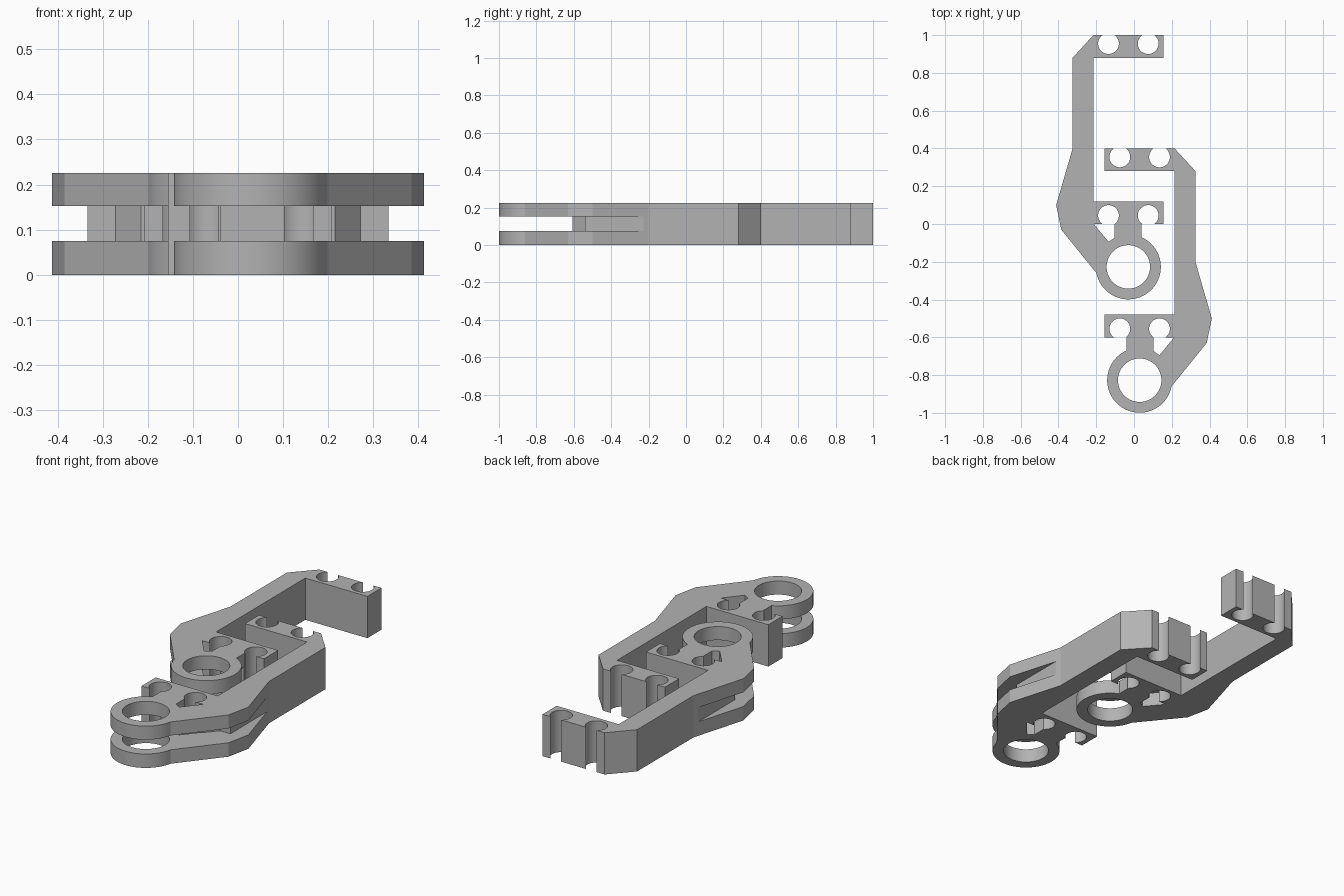
import bpy
import bmesh
import math

if "Cube" in bpy.data.objects:
    bpy.data.objects.remove(bpy.data.objects["Cube"], do_unlink=True)

HEIGHT = 0.225
RING = (0.03, -0.827)
RING_OUTER, RING_INNER = 0.172, 0.115
CLIP_X = (-0.075, 0.135)
CLIP_Y = (-0.555, 0.355)
CLIP_RADIUS = 0.055

grey = bpy.data.materials.new("plain grey")
grey.use_nodes = True
grey.diffuse_color = (0.45, 0.45, 0.45, 1)
grey.node_tree.nodes["Principled BSDF"].inputs["Base Color"].default_value = grey.diffuse_color


def arc(center, radius, start, end, steps):
    """Points along an arc, angles in degrees."""
    angles = [math.radians(start + (end - start) * i / steps) for i in range(steps + 1)]
    return [(center[0] + radius * math.cos(a), center[1] + radius * math.sin(a)) for a in angles]


def prism(name, outline, low, high, side, shift):
    """Extrude a flat outline, optionally mirrored in x and moved in y."""
    bm = bmesh.new()
    face = bm.faces.new([bm.verts.new((side * x, y + shift, low)) for x, y in outline])
    top = bmesh.ops.extrude_face_region(bm, geom=[face])["geom"]
    verts = [v for v in top if isinstance(v, bmesh.types.BMVert)]
    bmesh.ops.translate(bm, verts=verts, vec=(0, 0, high - low))
    bmesh.ops.recalc_face_normals(bm, faces=bm.faces)
    mesh = bpy.data.meshes.new(name)
    bm.to_mesh(mesh)
    bm.free()
    obj = bpy.data.objects.new(name, mesh)
    bpy.context.collection.objects.link(obj)
    mesh.materials.append(grey)
    return obj


def cut(body, outline, low, high, side, shift):
    """Subtract an extruded outline from the body."""
    cutter = prism("cutter", outline, low, high, side, shift)
    cutter.hide_render = True
    mod = body.modifiers.new("cut", 'BOOLEAN')
    mod.operation = 'DIFFERENCE'
    mod.solver = 'EXACT'
    mod.object = cutter
    bpy.context.view_layer.objects.active = body
    bpy.ops.object.modifier_apply(modifier=mod.name)
    bpy.data.objects.remove(cutter, do_unlink=True)


# Link outline: top clip, long arm, elbow, ring, stem and lower clip
body_outline = (
    [(-0.155, 0.4), (0.215, 0.4), (0.325, 0.28), (0.325, -0.2), (0.412, -0.5), (0.385, -0.63)]
    + arc(RING, RING_OUTER, -11, -246, 44)
    + [(-0.04, -0.6), (-0.155, -0.6), (-0.155, -0.48), (0.215, -0.48), (0.215, 0.28), (-0.155, 0.28)]
)
# Gap between the stem and the elbow
gap_outline = [(0.103, -0.6), (0.103, -0.673), (0.135, -0.694), (0.213, -0.6)]
# Middle slot that receives the neighbouring link
slot_outline = [(-0.4, -1.2), (0.6, -1.2), (0.6, 0), (0.333, 0), (0.333, -0.54),
                (0.272, -0.54), (0.215, -0.607), (-0.4, -0.607)]


def build_link(name, side, shift):
    link = prism(name, body_outline, 0, HEIGHT, side, shift)
    cut(link, gap_outline, -0.1, 0.4, side, shift)
    cut(link, arc(RING, RING_INNER, 0, 354.375, 63), -0.1, 0.4, side, shift)
    for x in CLIP_X:
        for y in CLIP_Y:
            cut(link, arc((x, y), CLIP_RADIUS, 0, 352.5, 47), -0.1, 0.4, side, shift)
    cut(link, slot_outline, 0.075, 0.152, side, shift)
    bpy.ops.object.select_all(action='DESELECT')
    link.select_set(True)
    bpy.context.view_layer.objects.active = link
    bpy.ops.object.shade_smooth_by_angle(angle=math.radians(10))


build_link("front_link", 1, 0)
build_link("back_link", -1, 0.6)
